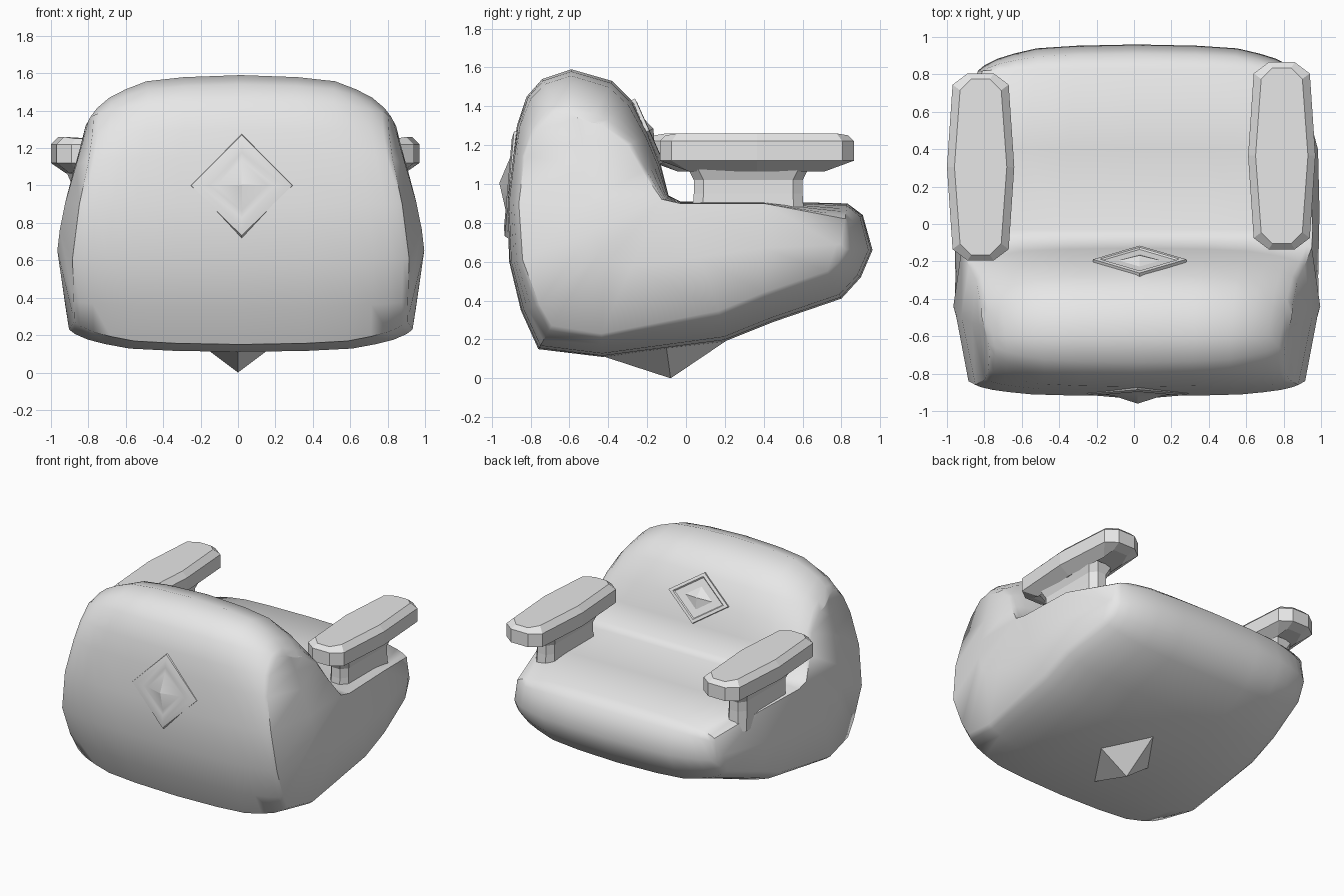
import bpy, bmesh, math
from mathutils import Matrix, Vector

if "Cube" in bpy.data.objects:
    bpy.data.objects.remove(bpy.data.objects["Cube"], do_unlink=True)

grey = bpy.data.materials.new("light grey")
grey.use_nodes = True
grey.diffuse_color = (0.8, 0.8, 0.8, 1)
grey.node_tree.nodes["Principled BSDF"].inputs["Base Color"].default_value = (0.8, 0.8, 0.8, 1)


def flat_cap(bm, loop):
    bm.faces.new(loop)


def loft(name, rings, smooth=None, matrix=None, cap=flat_cap):
    """Skin equal-length rings of points and close both ends."""
    bm = bmesh.new()
    loops = [[bm.verts.new(p) for p in ring] for ring in rings]
    count = len(loops[0])
    for a, b in zip(loops, loops[1:]):
        for i in range(count):
            j = (i + 1) % count
            bm.faces.new((a[i], a[j], b[j], b[i]))
    cap(bm, loops[0])
    cap(bm, loops[-1])
    bmesh.ops.recalc_face_normals(bm, faces=bm.faces)
    if matrix:
        bm.transform(matrix)
    mesh = bpy.data.meshes.new(name)
    bm.to_mesh(mesh)
    bm.free()
    mesh.materials.append(grey)
    obj = bpy.data.objects.new(name, mesh)
    bpy.context.collection.objects.link(obj)
    if smooth:
        bpy.ops.object.select_all(action="DESELECT")
        obj.select_set(True)
        bpy.context.view_layer.objects.active = obj
        bpy.ops.object.shade_smooth_by_angle(angle=math.radians(smooth))


def lerp_table(table, v):
    if v <= table[0][0]:
        return table[0][1]
    for (a, fa), (b, fb) in zip(table, table[1:]):
        if v <= b:
            return fa + (fb - fa) * (v - a) / (b - a)
    return table[-1][1]


# Body: side profile as (y, z, rounding weight), seat and backrest in one
profile = [
    (-.76, .15, .7), (-.43, .11, .6), (.2, .19, .8), (.45, .29, .8), (.8, .41, .8),
    (.9, .52, .7), (.96, .66, .7), (.91, .84, .55), (.83, .9, .4), (.4, .91, .05),
    (-.03, .91, .05), (-.09, .94, .2), (-.13, 1.1, .5), (-.19, 1.25, .6),
    (-.27, 1.42, 1), (-.38, 1.53, 1.2), (-.59, 1.59, 1.1), (-.74, 1.54, 1),
    (-.82, 1.45, .8), (-.87, 1.3, .5), (-.89, 1.15, .3), (-.92, .9, .3),
    (-.91, .6, .35), (-.85, .35, .5)]
SEAT_TIP, CROOK = 6, 11
# Half width by height, narrowing by depth, and profile inset toward the sides
width = [(0, .88), (.3, .93), (.68, .985), (.95, .93), (1.2, .86), (1.4, .81), (1.6, .77)]
taper = [(-.92, .9), (-.75, .95), (-.5, 1), (.2, 1), (.6, .97), (.8, .87), (.96, .82)]
stations = [(0, 0), (.4, .01), (.66, .03), (.8, .07), (.9, .11), (.97, .16), (1, .2)]


def side_x(t, y, z):
    return t * lerp_table(width, z) * lerp_table(taper, y) + .015


def body_ring(t, inset):
    ring = []
    for i, (y, z, w) in enumerate(profile):
        before, after = profile[i - 1], profile[(i + 1) % len(profile)]
        ty, tz = after[0] - before[0], after[1] - before[1]
        scale = inset * w / math.hypot(ty, tz)
        py, pz = y - tz * scale, z + ty * scale
        ring.append((side_x(t, py, pz), py, pz))
    return ring


def side_cap(bm, loop):
    """Close the bent side with rungs from the seat tip round to the backrest top."""
    t = math.copysign(1, loop[0].co.x)
    rungs = []
    for k in range(15):
        a = loop[(SEAT_TIP - k) % len(loop)]
        b = loop[min(SEAT_TIP + k, max(CROOK, k + 2))]
        mid = a
        if a is not b:
            co = (a.co + b.co) / 2
            mid = bm.verts.new(Vector((side_x(t, co.y, co.z), co.y, co.z)))
        rungs.append((a, mid, b))
    for low, high in zip(rungs, rungs[1:]):
        for i in (0, 1):
            corners = dict.fromkeys((low[i], low[i + 1], high[i + 1], high[i]))
            if len(corners) > 2:
                bm.faces.new(list(corners))


sides = [(-t, d) for t, d in reversed(stations[1:])] + stations
loft("chair_body", [body_ring(t, d) for t, d in sides], smooth=50, cap=side_cap)


# Armrests: long pads with chamfered rims and bowed sides
def outline(cx, cy, hx, hy, z, cut_x, cut_y, bulge=0.0, end_lift=0.0):
    pts = []
    for sx, sy, kind in ((1, -1, 0), (1, 0, 1), (1, 1, 0), (1, 1, 2),
                         (-1, 1, 2), (-1, 1, 0), (-1, 0, 1), (-1, -1, 0),
                         (-1, -1, 2), (1, -1, 2)):
        x = hx + bulge if kind == 1 else hx - (cut_x if kind == 2 else 0)
        y = hy - (0 if kind == 2 else cut_y)
        pts.append((cx + sx * x, cy + sy * y, z + (end_lift if kind == 2 else 0)))
    return pts


for name, cx, cy in (("left", .79, .365), ("right", -.82, .305)):
    pad = [outline(cx, cy, .08, .43, 1.065, .02, .08, .02, .03),
           outline(cx, cy, .15, .5, 1.12, .08, .06, .03),
           outline(cx, cy, .15, .5, 1.22, .08, .06, .03),
           outline(cx, cy, .11, .47, 1.26, .06, .06, .03, -.01)]
    loft(name + "_armrest_pad", pad)
    post = [outline(cx, .32, hx, hy, z, .04, .05)
            for hx, hy, z in ((.08, .29, .8), (.075, .28, .95), (.075, .28, 1.02), (.1, .31, 1.08))]
    loft(name + "_armrest_post", post)


# Diamond studs: nested diamond rings as (size, height), rising along local z
def stud(name, matrix, rx, ry, steps, smooth=None):
    rings = [[(rx * s, 0, h), (0, ry * s, h), (-rx * s, 0, h), (0, -ry * s, h)]
             for s, h in steps]
    loft(name, rings, smooth, matrix)


def place(x, y, z, degrees):
    return Matrix.Translation((x, y, z)) @ Matrix.Rotation(math.radians(degrees), 4, "X")


stud("outer_back_stud", place(.02, -.905, 1, 85), .27, .27,
     [(1.05, -.02), (1, .004), (.85, .012), (.65, .008), (.5, .012), (.01, .055)], 40)
stud("inner_back_stud", place(.03, -.2, 1.27, -66), .25, .18,
     [(1, -.03), (1, .012), (.85, .014), (.8, .006), (.45, .006), (.01, .035)])
stud("underside_spike", place(0, -.1, .15, 188), .2, .31, [(1.2, -.03), (.01, .15)])
